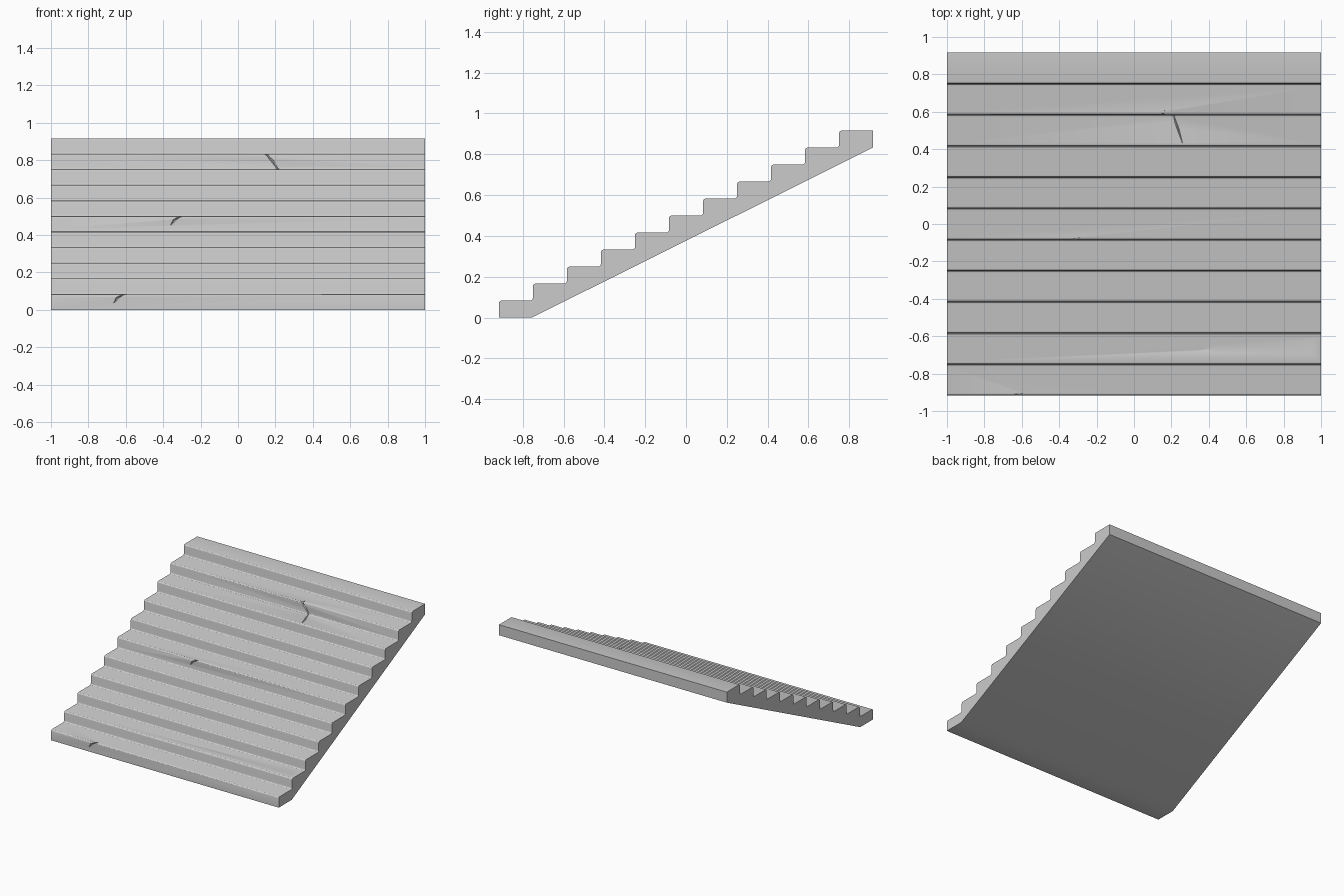
import bpy, bmesh, math
from mathutils import Vector

if "Cube" in bpy.data.objects:
    bpy.data.objects.remove(bpy.data.objects["Cube"])

STEPS, RUN, RISE, R = 11, 1 / 6, 1 / 12, 0.013
Y0 = -STEPS * RUN / 2


def mesh_object(name, bm):
    bmesh.ops.recalc_face_normals(bm, faces=bm.faces)
    me = bpy.data.meshes.new(name)
    bm.to_mesh(me)
    bm.free()
    ob = bpy.data.objects.new(name, me)
    bpy.context.collection.objects.link(ob)
    return ob


def arc(cy, cz, a0, a1, n=3):
    return [(cy + R * math.cos(math.radians(a0 + (a1 - a0) * i / n)),
             cz + R * math.sin(math.radians(a0 + (a1 - a0) * i / n))) for i in range(n + 1)]


# Side profile: rounded nosings and filleted inner corners
profile = [(Y0, 0)]
for i in range(STEPS):
    y, z = Y0 + i * RUN, i * RISE
    if i:
        profile += arc(y - R, z + R, -90, 0)
    profile += arc(y + R, z + RISE - R, 180, 90)
profile += [(-Y0, STEPS * RISE), (-Y0, 0.833), (-0.755, 0)]

# Solid stair flight
bm = bmesh.new()
face = bm.faces.new([bm.verts.new((-1, y, z)) for y, z in profile])
ext = bmesh.ops.extrude_face_region(bm, geom=[face])
bmesh.ops.translate(bm, vec=(2, 0, 0), verts=[v for v in ext["geom"] if isinstance(v, bmesh.types.BMVert)])
stairs = mesh_object("stair_flight", bm)


def carve(rings, side):
    """Cut a tapering V groove; each ring is (point, outward normal, half width, depth)."""
    bm = bmesh.new()
    s, loops = Vector(side), []
    for p, n, w, d in rings:
        p, n = Vector(p), Vector(n).normalized()
        loops.append([bm.verts.new(p + o) for o in (s * w, n * d, -s * w, -n * d)])
    for a, b in zip(loops, loops[1:]):
        for i in range(4):
            j = (i + 1) % 4
            bm.faces.new((a[i], a[j], b[j], b[i]))
    bm.faces.new(loops[0])
    bm.faces.new(loops[-1][::-1])
    cutter = mesh_object("groove_cutter", bm)
    cutter.hide_render = True
    mod = stairs.modifiers.new("groove", 'BOOLEAN')
    mod.operation, mod.solver, mod.object = 'DIFFERENCE', 'EXACT', cutter
    bpy.context.view_layer.objects.active = stairs
    bpy.ops.object.modifier_apply(modifier=mod.name)
    bpy.data.objects.remove(cutter)


FRONT, EDGE, UP = (0, -1, 0), (0, -1, 1), (0, 0, 1)

# Small chips in two step edges
for x, step in ((-0.63, 0), (-0.325, 5)):
    y, z = Y0 + step * RUN, (step + 1) * RISE
    carve([((x - 0.035, y, z - 0.048), FRONT, 0.001, 0.001),
           ((x - 0.012, y, z - 0.018), FRONT, 0.010, 0.012),
           ((x + 0.012, y + 0.004, z - 0.004), EDGE, 0.009, 0.010),
           ((x + 0.035, y + 0.013, z), UP, 0.001, 0.001)], (1, 0, 0))

# Crack running down a riser and across the tread below
carve([((0.165, 0.606, 0.833), UP, 0.001, 0.001),
       ((0.152, 0.588, 0.829), EDGE, 0.010, 0.008),
       ((0.18, 0.583, 0.80), FRONT, 0.009, 0.008),
       ((0.212, 0.578, 0.756), EDGE, 0.010, 0.009),
       ((0.235, 0.51, 0.75), UP, 0.006, 0.008),
       ((0.26, 0.43, 0.75), UP, 0.001, 0.001)], (1, 0, 0))

# Shallow worn hollow in a lower tread
carve([((0.35, -0.675, RISE * 2), UP, 0.003, 0.001),
       ((0.42, -0.665, RISE * 2), UP, 0.022, 0.006),
       ((0.60, -0.67, RISE * 2), UP, 0.022, 0.004),
       ((0.95, -0.66, RISE * 2), UP, 0.035, 0.001)], (0, 1, 0))

bpy.ops.object.select_all(action='DESELECT')
stairs.select_set(True)
bpy.context.view_layer.objects.active = stairs
bpy.ops.object.shade_smooth_by_angle(angle=math.radians(29))
